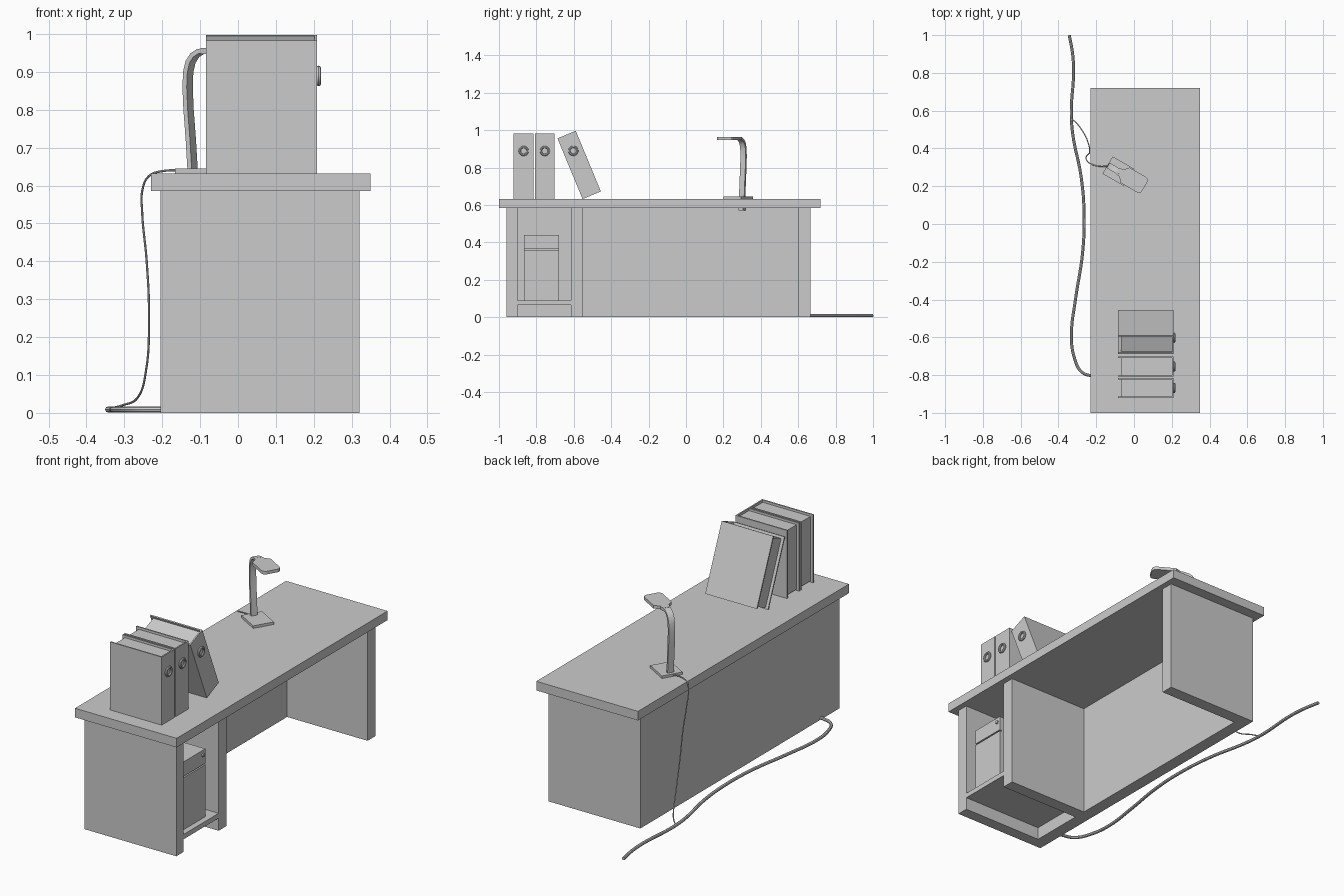
import bpy, bmesh
from math import radians, sin, cos, pi
from mathutils import Matrix, Vector

if "Cube" in bpy.data.objects:
    bpy.data.objects.remove(bpy.data.objects["Cube"])


def finish(name, bm, matrix=None):
    if matrix is not None:
        bm.transform(matrix)
    bmesh.ops.recalc_face_normals(bm, faces=bm.faces)
    me = bpy.data.meshes.new(name)
    bm.to_mesh(me)
    bm.free()
    ob = bpy.data.objects.new(name, me)
    bpy.context.collection.objects.link(ob)
    return ob


def box(name, x, y, z, matrix=None):
    bm = bmesh.new()
    bmesh.ops.create_cube(bm, size=1)
    for v in bm.verts:
        v.co = [(lo + hi) / 2 + c * (hi - lo) for c, (lo, hi) in zip(v.co, (x, y, z))]
    return finish(name, bm, matrix)


def prism(name, outline, depth, matrix=None):
    # extrude a closed 2D outline from z = 0 up to depth
    bm = bmesh.new()
    face = bm.faces.new([bm.verts.new((a, b, 0)) for a, b in outline])
    top = bmesh.ops.extrude_face_region(bm, geom=[face])["geom"]
    bmesh.ops.translate(bm, vec=(0, 0, depth),
                        verts=[v for v in top if isinstance(v, bmesh.types.BMVert)])
    return finish(name, bm, matrix)


def smooth(ob):
    bpy.ops.object.select_all(action='DESELECT')
    ob.select_set(True)
    bpy.context.view_layer.objects.active = ob
    bpy.ops.object.shade_smooth_by_angle(angle=radians(40))


def tube(name, points, radius):
    cu = bpy.data.curves.new(name, 'CURVE')
    cu.dimensions = '3D'
    cu.bevel_depth, cu.bevel_resolution, cu.resolution_u = radius, 2, 6
    cu.use_fill_caps = True
    sp = cu.splines.new('BEZIER')
    sp.bezier_points.add(len(points) - 1)
    for p, co in zip(sp.bezier_points, points):
        p.co = co
        p.handle_left_type = p.handle_right_type = 'AUTO'
    ob = bpy.data.objects.new(name, cu)
    bpy.context.collection.objects.link(ob)
    bpy.ops.object.select_all(action='DESELECT')
    ob.select_set(True)
    bpy.context.view_layer.objects.active = ob
    bpy.ops.object.convert(target='MESH')
    smooth(bpy.context.view_layer.objects.active)


def ring(name, major, minor, matrix):
    # torus around the x axis
    bm = bmesh.new()
    n, m = 24, 8
    grid = [[bm.verts.new((minor * sin(2 * pi * j / m),
                           (major + minor * cos(2 * pi * j / m)) * cos(2 * pi * i / n),
                           (major + minor * cos(2 * pi * j / m)) * sin(2 * pi * i / n)))
             for j in range(m)] for i in range(n)]
    for i in range(n):
        for j in range(m):
            k, l = (i + 1) % n, (j + 1) % m
            bm.faces.new((grid[i][j], grid[k][j], grid[k][l], grid[i][l]))
    smooth(finish(name, bm, matrix))


# Desk
TOP = 0.632
box("desk_top", (-0.23, 0.35), (-1, 0.72), (0.585, TOP))
box("back_panel", (-0.205, -0.14), (-0.96, 0.665), (0, 0.585))
for name, y in (("left_side_panel", (-0.96, -0.90)), ("divider_panel", (-0.615, -0.55)),
                ("right_side_panel", (0.60, 0.665))):
    box(name, (-0.14, 0.32), y, (0, 0.585))
box("computer_shelf", (-0.14, 0.32), (-0.90, -0.615), (0.065, 0.09))

# Computer case with split front
box("computer_case", (-0.10, 0.28), (-0.865, -0.68), (0.09, 0.44))
box("computer_front_lower", (0.28, 0.29), (-0.865, -0.68), (0.09, 0.358))
box("computer_front_upper", (0.28, 0.29), (-0.865, -0.68), (0.365, 0.44))
bm = bmesh.new()
bmesh.ops.create_cone(bm, cap_ends=True, segments=16, radius1=0.009, radius2=0.009, depth=0.008)
smooth(finish("power_button", bm, Matrix.Translation((0.292, -0.70, 0.415)) @ Matrix.Rotation(pi / 2, 4, 'Y')))


# Ring binders: U-shaped cover, paper block and finger ring
def binder(name, matrix, w=0.106, h=0.351, t=0.007):
    x0, x1 = -0.085, 0.209
    cover = [(x0, 0), (x1, 0), (x1, w), (x0, w), (x0, w - t), (x1 - t, w - t), (x1 - t, t), (x0, t)]
    prism(name + "_cover", cover, h, matrix)
    box(name + "_paper", (x0 + 0.015, x1 - t), (t, w - t), (0.006, h - 0.012), matrix)
    ring(name + "_ring", 0.021, 0.006, matrix @ Matrix.Translation((x1 + 0.004, w / 2, 0.257)))


binder("binder_a", Matrix.Translation((0, -0.921, TOP)))
binder("binder_b", Matrix.Translation((0, -0.808, TOP)))
lean = Matrix.Translation((0, -0.553, TOP)) @ Matrix.Rotation(radians(22.5), 4, 'X')
binder("binder_leaning", lean)

# Desk lamp, built along its own axis then turned
lamp = Matrix.Translation((-0.14, 0.312, 0)) @ Matrix.Rotation(radians(-30), 4, 'Z')
box("lamp_base", (0, 0.13), (-0.053, 0.053), (TOP, 0.645), lamp)
box("lamp_clamp", (0.012, 0.04), (-0.014, 0.014), (0.57, 0.59), lamp)
spine = [Vector(p) for p in ((0.023, 0.645), (0.018, 0.72), (0.011, 0.80), (0.008, 0.86), (0.010, 0.90),
                             (0.017, 0.926), (0.030, 0.944), (0.048, 0.954), (0.075, 0.957))]
left, right = [], []
for i, p in enumerate(spine):
    d = (spine[min(i + 1, len(spine) - 1)] - spine[max(i - 1, 0)]).normalized()
    n = Vector((-d.y, d.x)) * 0.0065
    left.append(p + n)
    right.append(p - n)
upright = lamp @ Matrix.Translation((0, 0.016, 0)) @ Matrix.Rotation(pi / 2, 4, 'X')
smooth(prism("lamp_post", left + right[::-1], 0.032, upright))
# Head plate: narrow neck, wide rounded front
half = [(0.06, 0.018), (0.085, 0.022), (0.108, 0.047)]
half += [(0.207 + 0.02 * sin(a), 0.027 + 0.02 * cos(a)) for a in (0, pi / 6, pi / 3, pi / 2)]
outline = half + [(a, -b) for a, b in reversed(half)]
prism("lamp_head", outline, 0.016, lamp @ Matrix.Translation((0, 0, 0.947)))

# Lamp cord and floor cable
tube("lamp_cord", [(-0.13, 0.306, 0.639), (-0.20, 0.308, 0.638), (-0.235, 0.322, 0.625), (-0.252, 0.34, 0.59),
                   (-0.253, 0.355, 0.53), (-0.241, 0.37, 0.40), (-0.235, 0.385, 0.26), (-0.243, 0.43, 0.11),
                   (-0.265, 0.48, 0.04), (-0.305, 0.535, 0.02), (-0.335, 0.56, 0.012)], 0.003)
tube("floor_cable", [(x, y, 0.009) for x, y in (
    (-0.343, 1.0), (-0.325, 0.90), (-0.32, 0.80), (-0.332, 0.60), (-0.325, 0.48), (-0.28, 0.25),
    (-0.264, 0.05), (-0.272, -0.15), (-0.31, -0.40), (-0.331, -0.58), (-0.318, -0.70),
    (-0.275, -0.785), (-0.20, -0.808))], 0.008)
